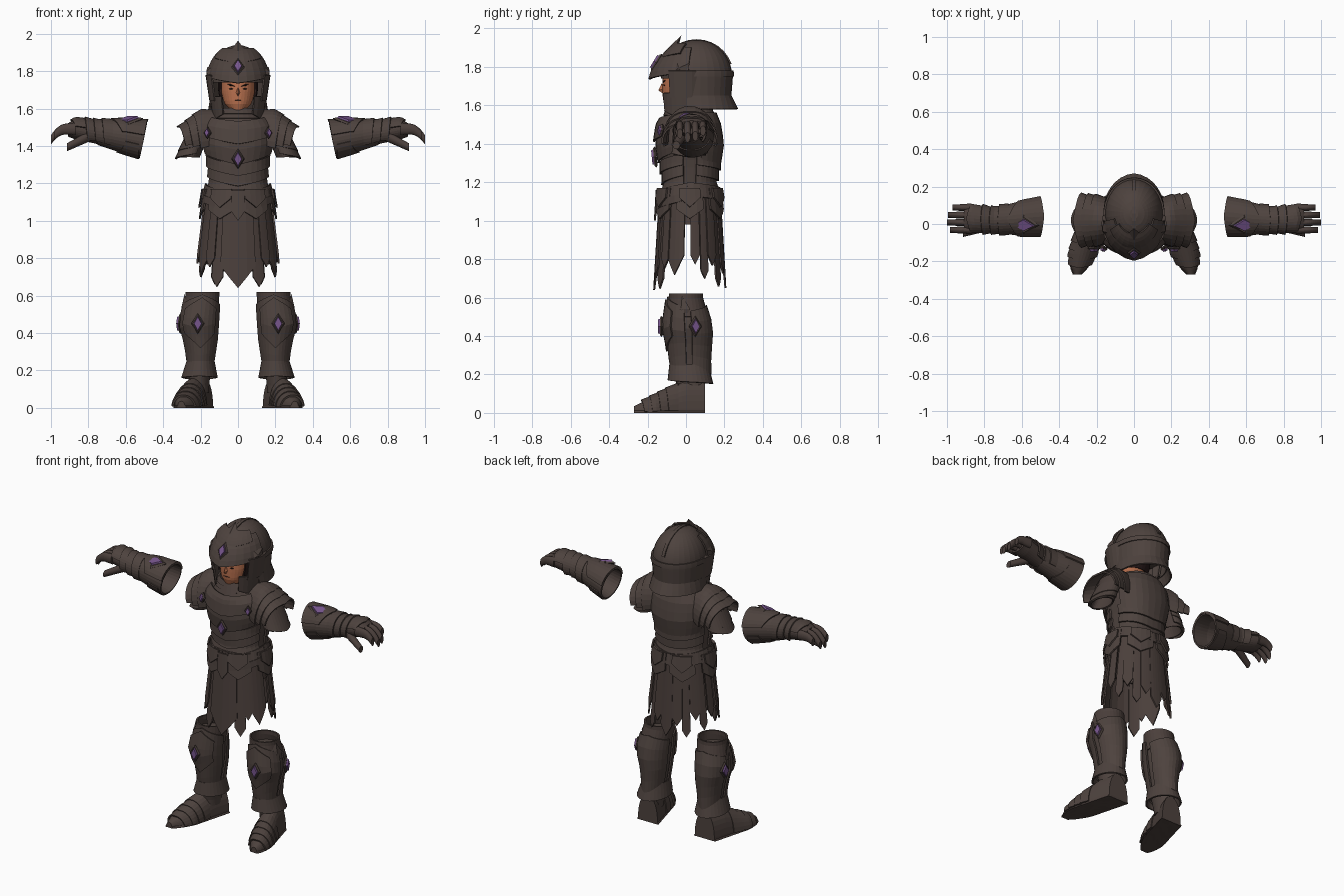
import bpy, bmesh, math
from mathutils import Vector

if "Cube" in bpy.data.objects:
    bpy.data.objects.remove(bpy.data.objects["Cube"], do_unlink=True)


def material(name, *rgb):
    mat = bpy.data.materials.new(name)
    mat.use_nodes = True
    mat.diffuse_color = (*rgb, 1)
    mat.node_tree.nodes["Principled BSDF"].inputs["Base Color"].default_value = (*rgb, 1)
    return mat


ARMOUR = material("dark_bronze", .075, .055, .048)
CLOTH = material("dark_cloth", .07, .05, .044)
GEM = material("violet_gem", .18, .09, .26)
SKIN = material("skin", .5, .17, .08)
HAIR = material("black_brown_hair", .02, .01, .01)
FRONT, LEFT, BACK = -90, 0, 90
UNDER, TOP = FRONT, BACK
LAYER = .012
parts = []


def finish(name, bm, mat, pair, thick=0):
    bmesh.ops.recalc_face_normals(bm, faces=bm.faces)
    mesh = bpy.data.meshes.new(name)
    bm.to_mesh(mesh)
    bm.free()
    mesh.materials.append(mat)
    part = bpy.data.objects.new(name, mesh)
    bpy.context.collection.objects.link(part)
    if thick:
        solid = part.modifiers.new("thickness", 'SOLIDIFY')
        solid.thickness, solid.offset = thick, 0
    if pair:
        part.modifiers.new("other_side", 'MIRROR').use_mirror_merge = False
    parts.append(part)


def profile(*rows):
    """Body shape read from a few cross-sections: place, centre a, b, radius a, b."""
    def body(t):
        t = min(max(t, rows[0][0]), rows[-1][0])
        for low, high in zip(rows, rows[1:]):
            if t <= high[0]:
                f = (t - low[0]) / (high[0] - low[0])
                return [p + (q - p) * f for p, q in zip(low[1:], high[1:])]
    return body


def shell(name, body, start, end, facing=FRONT, half=180, axis='z', mat=ARMOUR, layer=1, flare=0, beak=0,
          tip=0, rise=0, slant=0, thick=.01, pair=False, power=2, steps=5):
    """Wraps a plate round a body. tip and rise point its end and start, beak pushes
    the point outward, and a whole ring with no thickness becomes a capped solid."""
    closed = half == 180
    cols = 2 * max(2, round(half / 12))
    bm = bmesh.new()
    grid = []
    for i in range(steps + 1):
        v = i / steps
        ring = []
        for j in range(cols if closed else cols + 1):
            u = 2 * j / cols - 1
            ang = math.radians(facing + half * u)
            c, s = (math.copysign(abs(k) ** (2 / power), k) for k in (math.cos(ang), math.sin(ang)))
            peak = 1 - abs(u)
            w = start + (end - start) * v + (tip * v + rise * (1 - v)) * peak - slant * s * (1 - v)
            a, b, ra, rb = body(w)
            out = LAYER * layer + (flare + beak * peak) * v
            p, q = a + (ra + out) * c, b + (rb + out) * s
            x, y, z = {'z': (p, q, w), 'x': (w, p, q), 'y': (p, w, q)}[axis]
            ring.append(bm.verts.new((x, y, max(z, 0))))
        grid.append(ring)
    for near, far in zip(grid, grid[1:]):
        for j in range(cols):
            k = (j + 1) % len(near)
            bm.faces.new((near[j], near[k], far[k], far[j]))
    if closed and not thick:
        bm.faces.new(grid[0])
        bm.faces.new(grid[-1])
    finish(name, bm, mat, pair, thick)


def solid(name, body, start, end, **options):
    shell(name, body, start, end, **{'layer': 0, 'thick': 0, 'steps': 12, **options})


def diamond(name, pos, normal, wide, high, deep=.01, mat=ARMOUR, up=(0, 0, 1), pair=False, taper=.1):
    """Four-sided stone or plate whose front and back shrink to the taper."""
    normal = Vector(normal).normalized()
    side = Vector(up).cross(normal).normalized()
    top = normal.cross(side)
    corners = side * wide, top * high, -side * wide, -top * high
    bm = bmesh.new()
    rim = [bm.verts.new(Vector(pos) + c) for c in corners]
    for end in (normal * deep, -normal * deep):
        cap = [bm.verts.new(Vector(pos) + c * taper + end) for c in corners]
        bm.faces.new(cap)
        for i in range(4):
            k = (i + 1) % 4
            bm.faces.new((rim[i], rim[k], cap[k], cap[i]))
    finish(name, bm, mat, pair)


def jewel(name, pos, normal, size=.022, **options):
    back = Vector(pos) - Vector(normal).normalized() * .008
    diamond(name + "_setting", back, normal, size * 1.6, size * 2.5, deep=.008, taper=.8, **options)
    diamond(name, pos, normal, size, size * 1.8, mat=GEM, taper=.9, **options)


# Body shapes that the plates wrap round
def helmet(z):
    w = math.sqrt(max(0, 1 - (max(z - 1.75, 0) / .19) ** 2))
    return 0, .055, .155 * w, .185 * w


def cheek(z): return 0, 0, .13 + (z - 1.6) * .15, .13 + (z - 1.6) * .1
def neck(z): return 0, .01, .15 - (z - 1.5) / 2, .12 - (z - 1.5) / 5
def sleeve(z): return .2 + (1.5 - z) * .4, .02, .055, .08
def skirt(z): return 0, .02, .16 + (1.2 - z) * .11, .14 + (1.2 - z) * .06
def thumb(x): return -.01 - (x - .78) * .3, 1.46 - (x - .78) * .5, .028, .03


def foot(y):
    return .23 - y * .27, 0, .07 * min(1, math.sqrt((y + .28) * 8)), min(.17, .17 + y * .5)


face = profile((1.59, 0, -.06, .04, .045), (1.63, 0, -.04, .075, .08), (1.69, 0, -.025, .09, .098),
               (1.8, 0, -.02, .09, .1))
torso = profile((1.1, 0, .02, .16, .14), (1.2, 0, .02, .145, .13), (1.3, 0, .02, .155, .15),
                (1.4, 0, .02, .18, .165), (1.5, 0, .02, .18, .15), (1.6, 0, .03, .1, .1))
shoulder = profile((.1, .02, 1.45, .09, .13), (.2, .02, 1.43, .11, .14), (.33, .02, 1.4, .12, .07))
leg = profile((.1, .21, .03, .055, .07), (.25, .2, .015, .058, .085), (.35, .2, .015, .075, .095),
              (.45, .21, .01, .093, .112), (.6, .19, 0, .082, .08))
arm = profile((.5, .04, 1.43, .1, .1), (.6, .03, 1.45, .09, .09), (.75, .02, 1.47, .06, .06),
              (.87, .03, 1.49, .07, .055), (.91, .03, 1.485, .07, .035))

# Face
solid("head", face, 1.59, 1.8, mat=SKIN)
diamond("nose", (0, -.118, 1.685), (0, -1, -.3), .012, .03, deep=.025, mat=SKIN)
diamond("mouth", (0, -.119, 1.645), (0, -1, 0), .024, .003, deep=.005, mat=HAIR)
diamond("eyes", (.036, -.114, 1.705), (.3, -1, 0), .015, .005, deep=.004, mat=HAIR, pair=True)
diamond("eyebrows", (.038, -.114, 1.725), (.3, -1, 0), .024, .005, deep=.005, mat=HAIR, up=(-.3, 0, 1), pair=True)
shell("hair", face, 1.78, 1.65, BACK, 112, mat=HAIR)

# Helmet
solid("helmet_dome", helmet, 1.74, 1.938, steps=18)
shell("helmet_neck_guard", helmet, 1.76, 1.64, BACK, 108, layer=0, flare=-.01)
shell("helmet_neck_flare", helmet, 1.65, 1.58, BACK, 106, layer=-.7, flare=.005, beak=.03)
shell("helmet_rim", helmet, 1.78, 1.75, BACK, 110, layer=.4)
shell("brow_visor", helmet, 1.9, 1.775, FRONT, 78, tip=-.04, beak=.05)
shell("brow_upper_plate", helmet, 1.92, 1.87, FRONT, 60, layer=2, tip=-.03)
diamond("helmet_spike", (0, -.068, 1.89), (0, -1, .6), .055, .085, deep=.022)
jewel("helmet_gem", (0, -.16, 1.825), (0, -1, .6))
shell("helmet_crest", lambda x: (.055, 1.75, .185, .185), -.01, .01, TOP, 70, axis='x', layer=.3)
shell("cheek_guards_upper", cheek, 1.78, 1.64, LEFT, 34, pair=True)
shell("cheek_guards_lower", cheek, 1.665, 1.57, -20, 34, layer=.6, tip=-.03, pair=True)
diamond("temple_plates", (.15, -.03, 1.79), (1, -.4, .2), .06, .045, deep=.02, up=(0, -.6, 1), pair=True)

# Collar
solid("scarf", neck, 1.5, 1.59, mat=CLOTH)
for i in range(3):
    low = 1.52 + i * .025
    shell(f"scarf_fold_{i + 1}", neck, low, low + .02, mat=CLOTH, tip=.01, flare=-.008, thick=.014)

# Torso
solid("torso", torso, 1.12, 1.59, power=2.3)
shell("breastplate", torso, 1.53, 1.36, FRONT, 72, tip=-.06, rise=-.03, power=2.3)
shell("chest_upper_plate", torso, 1.55, 1.45, FRONT, 55, layer=2, tip=-.04, rise=-.02, power=2.3)
shell("back_plate", torso, 1.56, 1.32, BACK, 72, layer=.7, tip=-.04, power=2.3)
for label, facing, drop in ("front", FRONT, -.05), ("back", BACK, -.03):
    for i in range(3):
        high = 1.35 - i * .055
        shell(f"waist_{label}_plate_{i + 1}", torso, high, high - .06, facing, 80, layer=.2, flare=.012,
              tip=drop, rise=drop, power=2.3)
    shell(f"{label}_belt", skirt, 1.2, 1.13, facing, 95, flare=.01, tip=drop, rise=drop)
shell("loose_belt", skirt, 1.14, 1.1, FRONT, 75, layer=2, tip=-.05, rise=-.05)
jewel("chest_gem", (0, -.168, 1.33), (0, -1, -.1))
jewel("shoulder_gems", (.165, -.135, 1.47), (.4, -1, .1), .014, pair=True)

# Shoulders and sleeves
shell("sleeves", sleeve, 1.52, 1.34, layer=0, mat=CLOTH, pair=True)
for i in range(3):
    shell(f"pauldron_plate_{i + 1}", shoulder, .12 + i * .055, .2 + i * .04, TOP, 105 - i * 5, axis='x',
          flare=.015, tip=.045, pair=True)
for i in range(2):
    shell(f"upper_arm_plate_{i + 1}", sleeve, 1.46 - i * .05, 1.4 - i * .04, LEFT, 120, layer=.2, flare=.008,
          tip=-.03, pair=True)

# Skirt of hanging strips
shell("under_skirt", skirt, 1.18, .98, layer=-1, mat=CLOTH)
shell("front_panel", skirt, 1.17, .76, FRONT, 25, tip=-.12, mat=CLOTH)
shell("back_panel", skirt, 1.17, .72, BACK, 10, tip=-.07, mat=CLOTH)
for i, (facing, half, low) in enumerate(((-60, 9, .7), (-47, 8, .8), (-27, 17, .82), (9, 8, .82), (26, 7, .74),
                                         (41, 9, .82), (57, 7, .7), (72, 9, .78))):
    shell(f"skirt_strip_{i + 1}", skirt, 1.17, low, facing, half, layer=i % 2 / 2, flare=.006,
          tip=-.006 * half, mat=CLOTH, pair=True)
for i, facing in enumerate((-62, LEFT, 62)):
    for label, half, low, layer in ("hip_plate", 24, 1.06, 1.5), ("hip_upper_plate", 18, 1.12, 2.3):
        shell(f"{label}_{i + 1}", skirt, 1.17, low, facing, half, layer=layer, flare=.006, tip=-.05, pair=True)
shell("buckle_tab", skirt, 1.16, 1.05, FRONT, 10, layer=2.5, tip=-.05)

# Legs
shell("boot_cuffs", leg, .5, .62, layer=.3, mat=CLOTH, pair=True)
solid("boot_legs", leg, .08, .56, pair=True)
shell("greaves", leg, .55, .24, FRONT, 82, tip=-.04, rise=.055, pair=True)
shell("knee_plates", leg, .53, .4, FRONT, 48, layer=1.8, tip=-.08, rise=.06, pair=True)
shell("calf_plates", leg, .53, .24, BACK, 80, flare=-.005, beak=.02, tip=-.04, rise=.03, pair=True)
shell("ankle_guards", leg, .25, .17, BACK, flare=.025, tip=-.02, pair=True)
diamond("knee_wings", (.285, -.02, .54), (1, -.4, 0), .045, .07, deep=.015, pair=True)
jewel("shin_gems", (.215, -.136, .45), (0, -1, 0), pair=True)
jewel("calf_gems", (.316, .05, .45), (1, .25, 0), pair=True)

# Feet
solid("shoes", foot, .1, -.27, axis='y', pair=True, power=2.3)
solid("soles", lambda y: (*foot(y)[:3], .01), .1, -.27, axis='y', layer=.4, mat=CLOTH, pair=True, power=4)
for i in range(4):
    near = -.04 - i * .042
    shell(f"foot_plate_{i + 1}", foot, near, near - .05, TOP, 85, axis='y', layer=.2, flare=.008, tip=-.018, pair=True)

# Forearms
shell("gauntlet_cuffs", arm, .505, .75, axis='x', layer=0, slant=.02, pair=True)
shell("gauntlet_top_plates", arm, .5, .62, TOP, 75, axis='x', layer=.7, tip=.06, rise=-.02, pair=True)
shell("gauntlet_under_plates", arm, .53, .6, UNDER, 75, axis='x', layer=.5, tip=.05, pair=True)
for i in range(3):
    near = .67 + i * .045
    shell(f"wrist_plate_{i + 1}", arm, near, near + .045, TOP, 130, axis='x', layer=.3, flare=.01, tip=.015, pair=True)
jewel("gauntlet_gems", (.59, -.005, 1.54), (.2, -.35, 1), .034, up=(1, 0, 0), pair=True)

# Gloves
solid("gloves", arm, .73, .91, axis='x', mat=CLOTH, pair=True)
shell("knuckle_plates", arm, .8, .87, TOP, 75, axis='x', layer=.5, tip=.025, pair=True)
for i, (name, end) in enumerate((("index", .985), ("middle", 1), ("ring", .995), ("little", .97))):
    solid(name + "_fingers", lambda x: (i * .04 - .032, 1.49 - 9 * max(0, x - .92) ** 2, .022, .032),
          .87, end, axis='x', flare=-.007, mat=CLOTH, pair=True)
solid("thumbs", thumb, .78, .915, axis='x', flare=-.009, mat=CLOTH, pair=True)

# Smooth shading with kept sharp edges
for part in bpy.context.view_layer.objects:
    part.select_set(part in parts)
bpy.context.view_layer.objects.active = parts[0]
bpy.ops.object.shade_smooth_by_angle(angle=math.radians(35))
